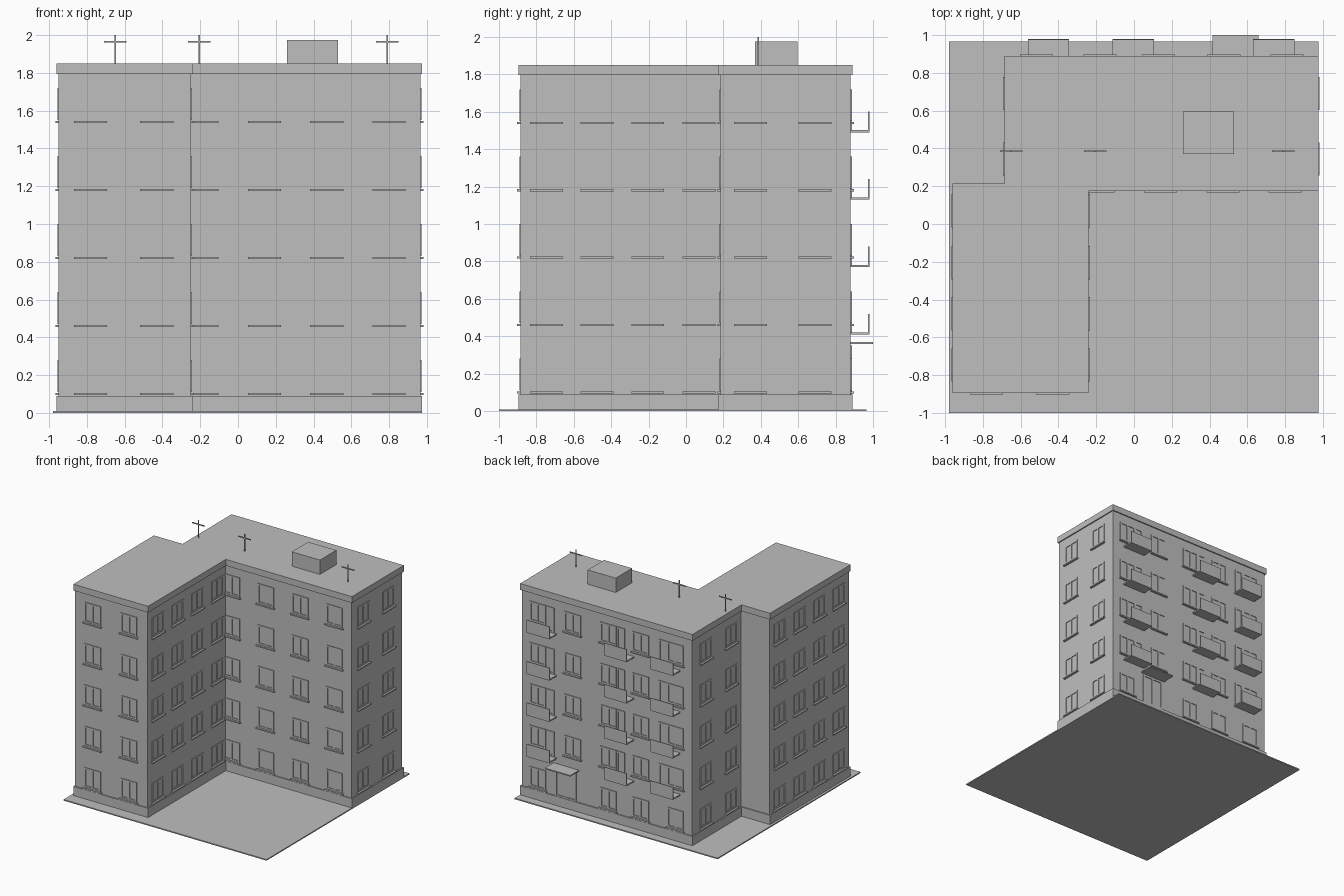
import bpy
import bmesh
from mathutils import Matrix, Vector

if "Cube" in bpy.data.objects:
    bpy.data.objects.remove(bpy.data.objects["Cube"])

GREY = (0.52, 0.52, 0.52, 1)
concrete = bpy.data.materials.new("plain_grey")
concrete.use_nodes = True
concrete.diffuse_color = GREY
concrete.node_tree.nodes["Principled BSDF"].inputs["Base Color"].default_value = GREY

FLOOR = 0.36
SILL = 0.095
WALL = 0.01  # walls stand this far inside the plinth and roof


def finish(name, bm):
    bmesh.ops.recalc_face_normals(bm, faces=bm.faces)
    mesh = bpy.data.meshes.new(name)
    bm.to_mesh(mesh)
    bm.free()
    mesh.materials.append(concrete)
    obj = bpy.data.objects.new(name, mesh)
    bpy.context.collection.objects.link(obj)
    return obj


def add_box(bm, lo, hi):
    a, b = Vector(lo), Vector(hi)
    size = [abs(v) for v in b - a]
    matrix = Matrix.Translation((a + b) / 2) @ Matrix.Diagonal((*size, 1))
    bmesh.ops.create_cube(bm, size=1, matrix=matrix)


def box(name, lo, hi):
    bm = bmesh.new()
    add_box(bm, lo, hi)
    return finish(name, bm)


def wall_box(bm, wall, u0, u1, z0, z1, out, inset=0.005):
    """Box on a wall; wall = (axis it runs along, plane, outward sign)."""
    axis, plane, sign = wall
    near, far = plane - sign * inset, plane + sign * out
    if axis == "x":
        add_box(bm, (u0, near, z0), (u1, far, z1))
    else:
        add_box(bm, (near, u0, z0), (far, u1, z1))


def plan_prism(name, inset, z0, z1):
    """Extruded footprint of the two offset wings."""
    i = inset
    plan = [(-0.96 + i, -0.895 + i), (-0.24 - i, -0.895 + i), (-0.24 - i, 0.175 + i),
            (0.975 - i, 0.175 + i), (0.975 - i, 0.89 - i), (-0.685 + i, 0.89 - i),
            (-0.685 + i, 0.215 - i), (-0.96 + i, 0.215 - i)]
    bm = bmesh.new()
    face = bm.faces.new([bm.verts.new((x, y, z0)) for x, y in plan])
    top = bmesh.ops.extrude_face_region(bm, geom=[face])["geom"]
    verts = [v for v in top if isinstance(v, bmesh.types.BMVert)]
    bmesh.ops.translate(bm, verts=verts, vec=(0, 0, z1 - z0))
    return finish(name, bm)


# Ground and building masses
box("ground_slab", (-0.98, -1, 0), (0.975, 0.965, 0.01))
plan_prism("plinth", 0, 0.01, 0.09)
plan_prism("walls", WALL, 0.09, 1.795)
plan_prism("roof_band", 0, 1.795, 1.85)

# Window columns on each wall
back = ("x", 0.88, 1)
wing_columns = (-0.745, -0.475, -0.205, 0.07)
end_columns = (0.345, 0.69)
facades = [
    ("front", ("x", -0.885, -1), (-0.78, -0.43)),
    ("court_front", ("x", 0.185, -1), (-0.19, 0.14, 0.47, 0.8)),
    ("court_right", ("y", -0.25, 1), wing_columns),
    ("right_end", ("y", 0.965, 1), end_columns),
    ("left_end", ("y", -0.675, -1), end_columns),
    ("left", ("y", -0.95, -1), wing_columns),
    ("back", back, (0.81, 0.475, 0.13, -0.18, -0.515)),
]


def add_frame(bm, wall, u, half, z0, z1, mullion):
    bar, out = 0.014, 0.006
    wall_box(bm, wall, u - half, u + half, z1 - bar, z1, out)
    wall_box(bm, wall, u - half, u + half, z0, z0 + bar, out)
    posts = [u - half, u + half - bar] + ([u - bar / 2] if mullion else [])
    for p in posts:
        wall_box(bm, wall, p, p + bar, z0 + bar, z1 - bar, out)


for name, wall, columns in facades:
    frames, sills = bmesh.new(), bmesh.new()
    for level in range(5):
        z = SILL + level * FLOOR
        for u in columns:
            if name == "back" and level == 0 and u == 0.475:
                continue  # entrance takes this place
            add_frame(frames, wall, u, 0.078, z + 0.015, z + 0.185, True)
            wall_box(sills, wall, u - 0.0875, u + 0.0875, z, z + 0.011, 0.017)
    finish(name + "_window_frames", frames)
    finish(name + "_window_sills", sills)

# Balconies with a front panel and a door each, on the upper four floors
slabs, panels, doors = bmesh.new(), bmesh.new(), bmesh.new()
for x0, x1, door in ((0.63, 0.85, 0.69), (-0.115, 0.105, 0.01), (-0.56, -0.345, -0.395)):
    for level in range(1, 5):
        z = 0.41 + (level - 1) * FLOOR
        wall_box(slabs, back, x0, x1, z, z + 0.011, 0.1)
        add_box(panels, (x0, 0.973, z), (x1, 0.98, z + 0.11))
        add_frame(doors, back, door, 0.04, z + 0.011, z + 0.23, False)
finish("balcony_slabs", slabs)
finish("balcony_panels", panels)
finish("balcony_doors", doors)

# Entrance with canopy
entrance = bmesh.new()
add_frame(entrance, back, 0.54, 0.1, 0.09, 0.35, True)
finish("entrance_frame", entrance)
box("entrance_canopy", (0.415, 0.875, 0.36), (0.66, 1.0, 0.37))

# Roof hut and aerials
box("roof_hut", (0.26, 0.37, 1.845), (0.53, 0.595, 1.975))
aerials = bmesh.new()
R = 0.004
for x in (-0.65, -0.205, 0.79):
    add_box(aerials, (x - R, 0.385 - R, 1.845), (x + R, 0.385 + R, 2.0))
    add_box(aerials, (x - 0.06, 0.385 - R, 1.965 - R), (x + 0.06, 0.385 + R, 1.965 + R))
finish("roof_aerials", aerials)
